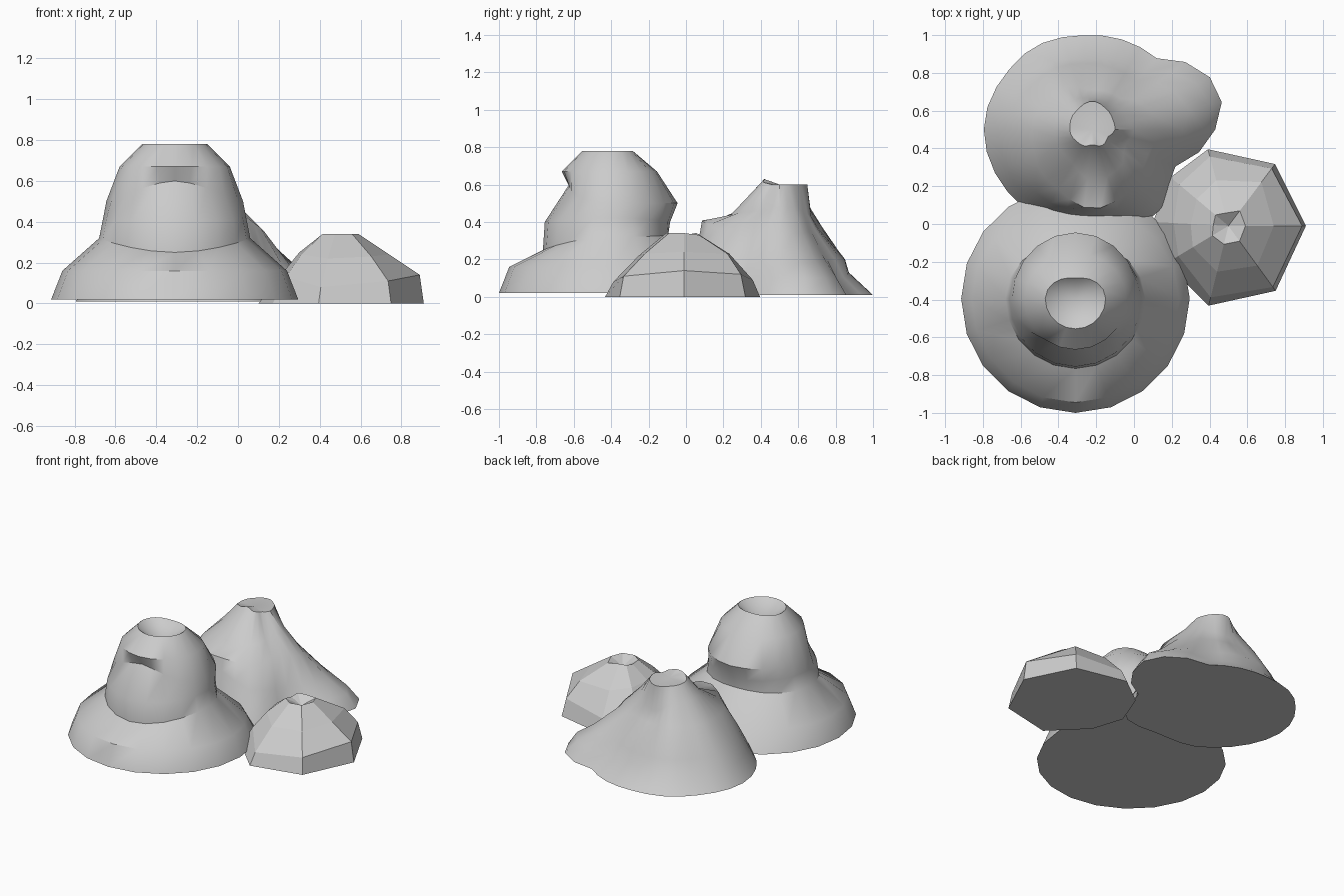
import bpy, bmesh, math


def mound(name, center, keys, pit, n=None):
    """Loft rings from side profiles {angle: [(radius, z), ...]}, bottom to top."""
    ks = sorted(keys)

    def profile(a):
        for i, lo in enumerate(ks):
            hi = ks[i + 1] if i + 1 < len(ks) else ks[0] + 360
            if lo <= a <= hi:
                t = (a - lo) / (hi - lo)
                t = t * t * (3 - 2 * t)
                return [(p[0] + (q[0] - p[0]) * t, p[1] + (q[1] - p[1]) * t)
                        for p, q in zip(keys[lo], keys[hi % 360 if hi >= ks[0] + 360 else hi])]

    angles = [ks[0] + 360 * i / n for i in range(n)] if n else ks
    bm = bmesh.new()
    cols = []
    for a in angles:
        c, s = math.cos(math.radians(a)), math.sin(math.radians(a))
        cols.append([bm.verts.new((center[0] + r * c, center[1] + r * s, z))
                     for r, z in profile(a)])
    tip = bm.verts.new((*center, pit))
    for i, col in enumerate(cols):
        nxt = cols[(i + 1) % len(cols)]
        for j in range(len(col) - 1):
            bm.faces.new((col[j], nxt[j], nxt[j + 1], col[j + 1]))
        bm.faces.new((col[-1], nxt[-1], tip))
    bm.faces.new([c[0] for c in reversed(cols)])
    bmesh.ops.recalc_face_normals(bm, faces=bm.faces)
    me = bpy.data.meshes.new(name)
    bm.to_mesh(me)
    bm.free()
    ob = bpy.data.objects.new(name, me)
    bpy.context.collection.objects.link(ob)
    return ob


def smooth(ob):
    bpy.ops.object.select_all(action='DESELECT')
    ob.select_set(True)
    bpy.context.view_layer.objects.active = ob
    bpy.ops.object.shade_smooth_by_angle(angle=math.radians(40))


# Tall stepped mound at the front, with a bowl in its top
side = [(.605, .02), (.55, .16), (.37, .32), (.35, .42), (.335, .5), (.27, .67), (.16, .78)]
smooth(mound("front_mound", (-.31, -.395), {
    0: side,
    90: [(.6, .02), (.5, .16), (.3, .33), (.31, .4), (.35, .5), (.24, .67), (.11, .78)],
    180: side,
    270: [(.605, .02), (.55, .16), (.37, .25), (.36, .4), (.23, .6), (.27, .67), (.16, .78)],
}, .67, 20))

# Rear mound with a long spur to the right and a shoulder toward the front
smooth(mound("rear_mound", (-.22, .5), {
    0: [(.65, .01), (.59, .1), (.48, .18), (.35, .35), (.22, .48), (.12, .6)],
    12: [(.7, .01), (.64, .1), (.52, .18), (.34, .34), (.2, .48), (.12, .6)],
    25: [(.68, .01), (.6, .1), (.48, .18), (.3, .34), (.19, .48), (.12, .6)],
    50: [(.505, .01), (.4, .1), (.34, .2), (.22, .36), (.17, .45), (.13, .6)],
    90: [(.5, .01), (.37, .13), (.35, .2), (.21, .36), (.17, .43), (.15, .6)],
    135: [(.54, .01), (.43, .12), (.39, .2), (.28, .38), (.19, .5), (.13, .6)],
    180: [(.575, .01), (.5, .12), (.45, .2), (.32, .38), (.2, .51), (.12, .6)],
    235: [(.55, .01), (.5, .12), (.45, .22), (.36, .38), (.2, .49), (.1, .62)],
    270: [(.5, .01), (.47, .15), (.43, .33), (.42, .41), (.27, .43), (.08, .63)],
    305: [(.57, .01), (.52, .12), (.45, .22), (.38, .36), (.25, .45), (.1, .61)],
    333: [(.475, .01), (.45, .1), (.4, .2), (.32, .4), (.19, .46), (.09, .6)],
}, .6, 30))

# Low faceted rock on the right
mound("right_rock", (.5, -.01), {
    0: [(.41, 0), (.39, .14), (.24, .24), (.09, .34)],
    53: [(.41, 0), (.38, .12), (.29, .23), (.1, .33)],
    105: [(.42, 0), (.38, .09), (.25, .23), (.07, .34)],
    140: [(.4, 0), (.34, .13), (.22, .24), (.09, .34)],
    177: [(.4, 0), (.29, .14), (.2, .25), (.08, .33)],
    211: [(.385, 0), (.31, .13), (.22, .24), (.1, .34)],
    256: [(.435, 0), (.39, .08), (.25, .22), (.1, .34)],
    306: [(.425, 0), (.4, .11), (.26, .23), (.1, .34)],
}, .29)
